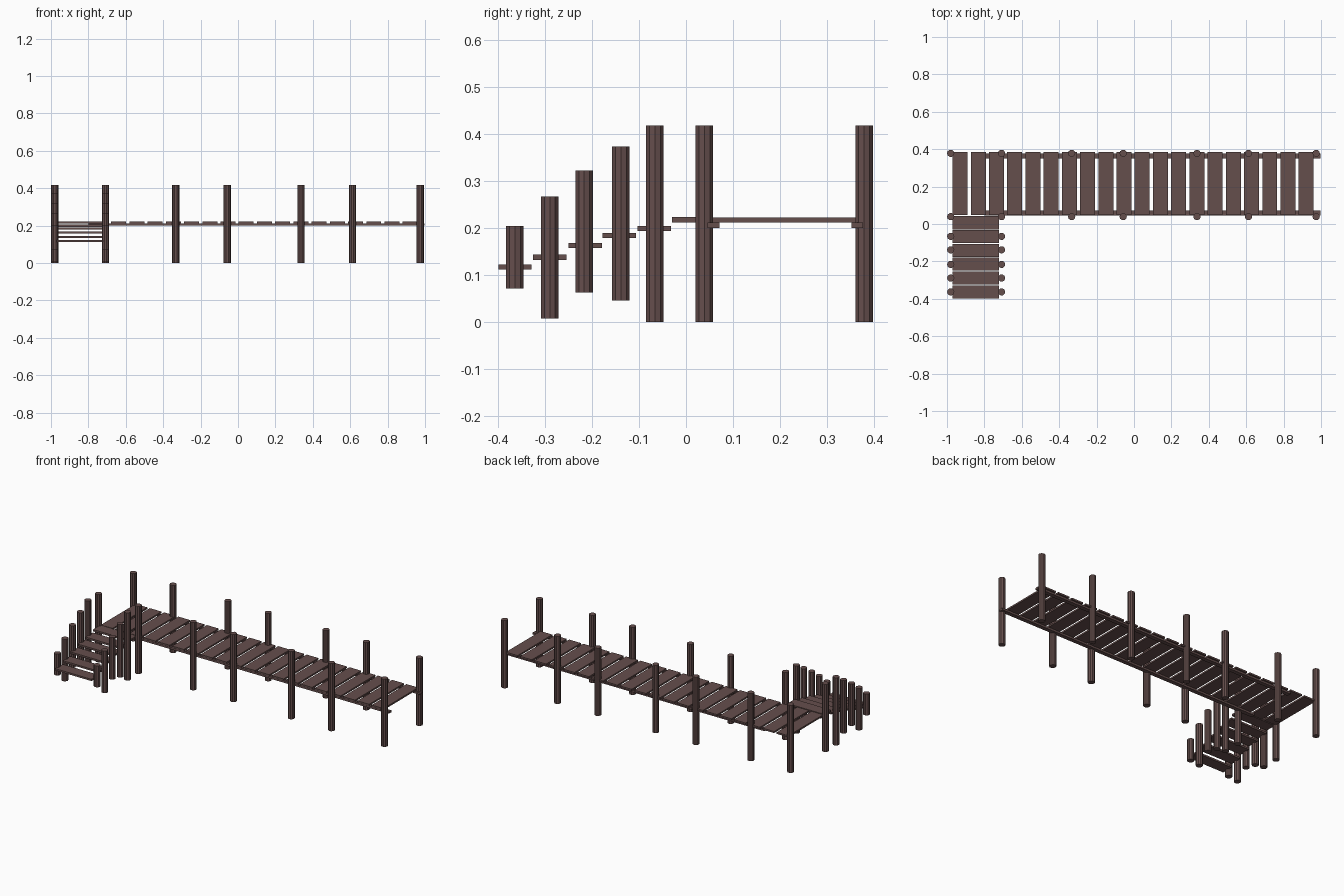
import bpy

cube = bpy.data.objects.get("Cube")
if cube:
    bpy.data.objects.remove(cube, do_unlink=True)

wood = bpy.data.materials.new("dark_brown_wood")
wood.use_nodes = True
colour = (0.13, 0.077, 0.073, 1)
wood.diffuse_color = colour
bsdf = next(n for n in wood.node_tree.nodes if n.type == 'BSDF_PRINCIPLED')
bsdf.inputs["Base Color"].default_value = colour
bsdf.inputs["Roughness"].default_value = 0.9


def box(name, x0, x1, y0, y1, z0, z1):
    bpy.ops.mesh.primitive_cube_add(
        size=1, location=((x0 + x1) / 2, (y0 + y1) / 2, (z0 + z1) / 2))
    ob = bpy.context.object
    ob.name = name
    ob.scale = (x1 - x0, y1 - y0, z1 - z0)
    ob.data.materials.append(wood)


def post(name, x, y, z0, z1):
    bpy.ops.mesh.primitive_cylinder_add(
        vertices=10, radius=0.0195, depth=z1 - z0, location=(x, y, (z0 + z1) / 2),
        rotation=(0, 0, 1.5708))
    ob = bpy.context.object
    ob.name = name
    ob.data.materials.append(wood)


# Deck planks
for i in range(20):
    x = -0.97 + i * 0.0974
    box("deck_plank", x, x + 0.08, 0.047, 0.386, 0.212, 0.222)

# Long beams under the planks
box("front_beam", -0.8, 0.998, 0.046, 0.071, 0.2, 0.212)
box("back_beam", -0.8, 0.998, 0.351, 0.376, 0.2, 0.212)

# Deck posts in two rows
for x in (-0.98, -0.708, -0.333, -0.058, 0.337, 0.612, 0.974):
    post("front_post", x, 0.039, 0, 0.418)
    post("back_post", x, 0.378, 0, 0.418)

# Stair treads, lowest first: centre y and z
for y, z in ((-0.363, 0.117), (-0.289, 0.138), (-0.214, 0.163),
             (-0.142, 0.184), (-0.067, 0.199), (0.006, 0.2175)):
    box("stair_tread", -0.97, -0.722, y - 0.0355, y + 0.0355, z - 0.0055, z + 0.0055)

# Stair posts on both sides: y, bottom and top
for y, z0, z1 in ((-0.363, 0.072, 0.204), (-0.289, 0.008, 0.267), (-0.216, 0.063, 0.322),
                  (-0.138, 0.046, 0.373), (-0.066, 0, 0.418)):
    for x in (-0.98, -0.708):
        post("stair_post", x, y, z0, z1)
